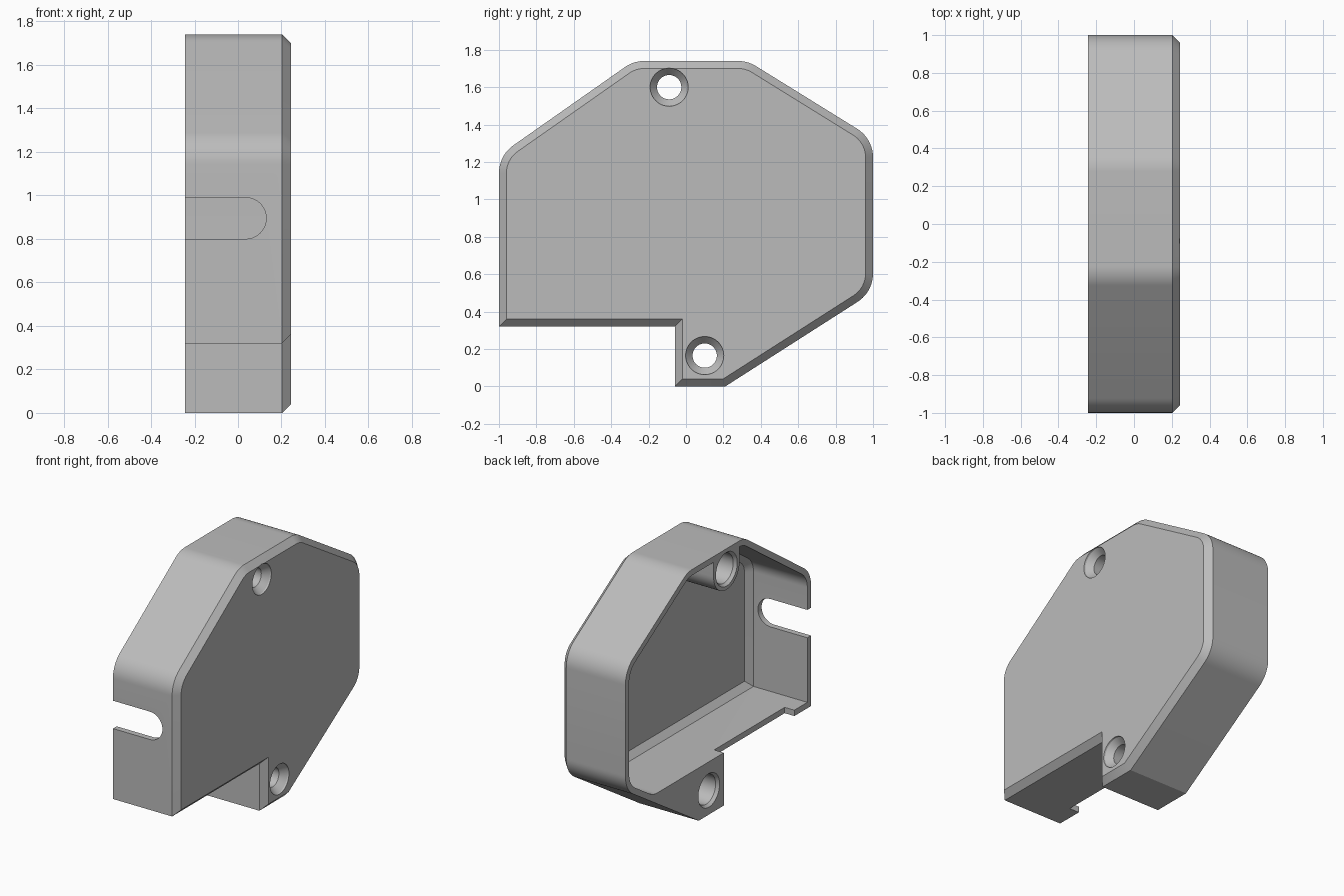
import bpy, bmesh, math
from mathutils import Vector

old = bpy.data.objects.get("Cube")
if old:
    bpy.data.objects.remove(old, do_unlink=True)

HALF = 0.243      # half depth along x
WALL = 0.04       # shell thickness and chamfer size


def outline(corners, inset=0.0, steps=10):
    """Inset a counter-clockwise (y, z, radius) polygon and round its corners."""
    pts = [Vector(c[:2]) for c in corners]
    n, result = len(pts), []
    for i, p in enumerate(pts):
        a = (p - pts[i - 1]).normalized()
        b = (pts[(i + 1) % n] - p).normalized()
        na, nb = Vector((-a.y, a.x)), Vector((-b.y, b.x))
        q = p + (na + nb) * inset / (1 + na.dot(nb))
        r = corners[i][2]
        if r == 0:
            result.append(q)
            continue
        r = max(r - inset, 0.02)
        turn = math.atan2(a.x * b.y - a.y * b.x, a.dot(b))
        center = q - a * r * math.tan(turn / 2) + na * r
        start = math.atan2(-na.y, -na.x)
        for k in range(steps + 1):
            t = start + turn * k / steps
            result.append(center + Vector((math.cos(t), math.sin(t))) * r)
    return result


def loft(name, sections):
    """Skin a closed solid through (x, points) sections."""
    bm = bmesh.new()
    rings = [[bm.verts.new((x, p[0], p[1])) for p in pts] for x, pts in sections]
    for lo, hi in zip(rings, rings[1:]):
        for i in range(len(lo)):
            j = (i + 1) % len(lo)
            bm.faces.new((lo[i], lo[j], hi[j], hi[i]))
    bm.faces.new(rings[0])
    bm.faces.new(rings[-1])
    bmesh.ops.recalc_face_normals(bm, faces=bm.faces)
    mesh = bpy.data.meshes.new(name)
    bm.to_mesh(mesh)
    bm.free()
    obj = bpy.data.objects.new(name, mesh)
    bpy.context.collection.objects.link(obj)
    return obj


def circle(y, z, r, n=48):
    return [(y + r * math.cos(math.tau * i / n), z + r * math.sin(math.tau * i / n))
            for i in range(n)]


def box(name, x, y, z):
    return loft(name, [(v, [(y[0], z[0]), (y[1], z[0]), (y[1], z[1]), (y[0], z[1])]) for v in x])


def cut(target, cutter):
    """Subtract the cutter and discard it."""
    cutter.hide_render = True
    mod = target.modifiers.new("cut", "BOOLEAN")
    mod.operation, mod.solver, mod.object = "DIFFERENCE", "EXACT", cutter
    graph = bpy.context.evaluated_depsgraph_get()
    mesh = bpy.data.meshes.new_from_object(target.evaluated_get(graph))
    target.modifiers.clear()
    target.data = mesh
    bpy.data.objects.remove(cutter, do_unlink=True)


# Outer body with a chamfered closed face
R = 0.18
upper = [(1, 0.505, R), (1, 1.325, R), (0.33, 1.74, R), (-0.28, 1.74, R), (-1, 1.235, R)]
body = [(-1, 0.32, 0), (-0.06, 0.32, 0), (-0.06, 0, 0), (0.21, 0, 0)] + upper
cover = loft("cover", [(-HALF, outline(body)), (HALF - WALL, outline(body)),
                       (HALF, outline(body, WALL))])

# Cavity, keeping a screw boss hanging from the top wall
hollow = [(-1, 0.32, 0), (0.71, 0.32, R)] + upper
cavity = loft("cavity", [(-HALF - 0.1, outline(hollow, WALL)),
                         (HALF - 2 * WALL, outline(hollow, WALL)),
                         (HALF - WALL, outline(hollow, 2 * WALL))])
boss = [(-0.09 + 0.14 * math.cos(t), 1.6 + 0.14 * math.sin(t))
        for t in (math.pi * (1 + i / 24) for i in range(25))]
boss += [(0.05, 1.9), (-0.23, 1.9)]
cut(cavity, loft("boss", [(-0.5, boss), (0.5, boss)]))
cut(cover, cavity)

# Screw holes: wide from the open side, countersunk on the closed face
bore = [(-HALF - 0.01, 0.122), (-HALF + 0.02, 0.1), (0, 0.1), (0.03, 0.065),
        (HALF - 0.05, 0.065), (HALF - 0.01, 0.1), (HALF + 0.01, 0.104)]
for y, z in ((-0.09, 1.6), (0.1, 0.165)):
    cut(cover, loft("bore", [(x, circle(y, z, r)) for x, r in bore]))

# Cable slot with a round end in the front wall
slot = box("slot", (-0.4, 0.035), (-1.1, -0.9), (0.8, 0.99))
bm = bmesh.new()
arc = [(0.035 + 0.095 * math.sin(t), 0.895 - 0.095 * math.cos(t))
       for t in (math.pi * i / 20 for i in range(21))]
shape = [(-0.4, 0.8)] + arc + [(-0.4, 0.99)]
face = bm.faces.new([bm.verts.new((x, -1.1, z)) for x, z in shape])
moved = bmesh.ops.extrude_face_region(bm, geom=[face])["geom"]
bmesh.ops.translate(bm, vec=(0, 0.2, 0),
                    verts=[v for v in moved if isinstance(v, bmesh.types.BMVert)])
bmesh.ops.recalc_face_normals(bm, faces=bm.faces)
bm.to_mesh(slot.data)
bm.free()
cut(cover, slot)

# Shallow notch along the open edge of the floor
cut(cover, box("notch", (-0.4, -0.17), (-0.82, -0.06), (0.2, 0.38)))

# Colour and shading
grey = bpy.data.materials.new("grey plastic")
grey.use_nodes = True
colour = (0.5, 0.5, 0.5, 1)
grey.diffuse_color = colour
grey.node_tree.nodes["Principled BSDF"].inputs["Base Color"].default_value = colour
cover.data.materials.clear()
cover.data.materials.append(grey)
bpy.ops.object.select_all(action="DESELECT")
cover.select_set(True)
bpy.context.view_layer.objects.active = cover
bpy.ops.object.shade_smooth_by_angle(angle=math.radians(25))
